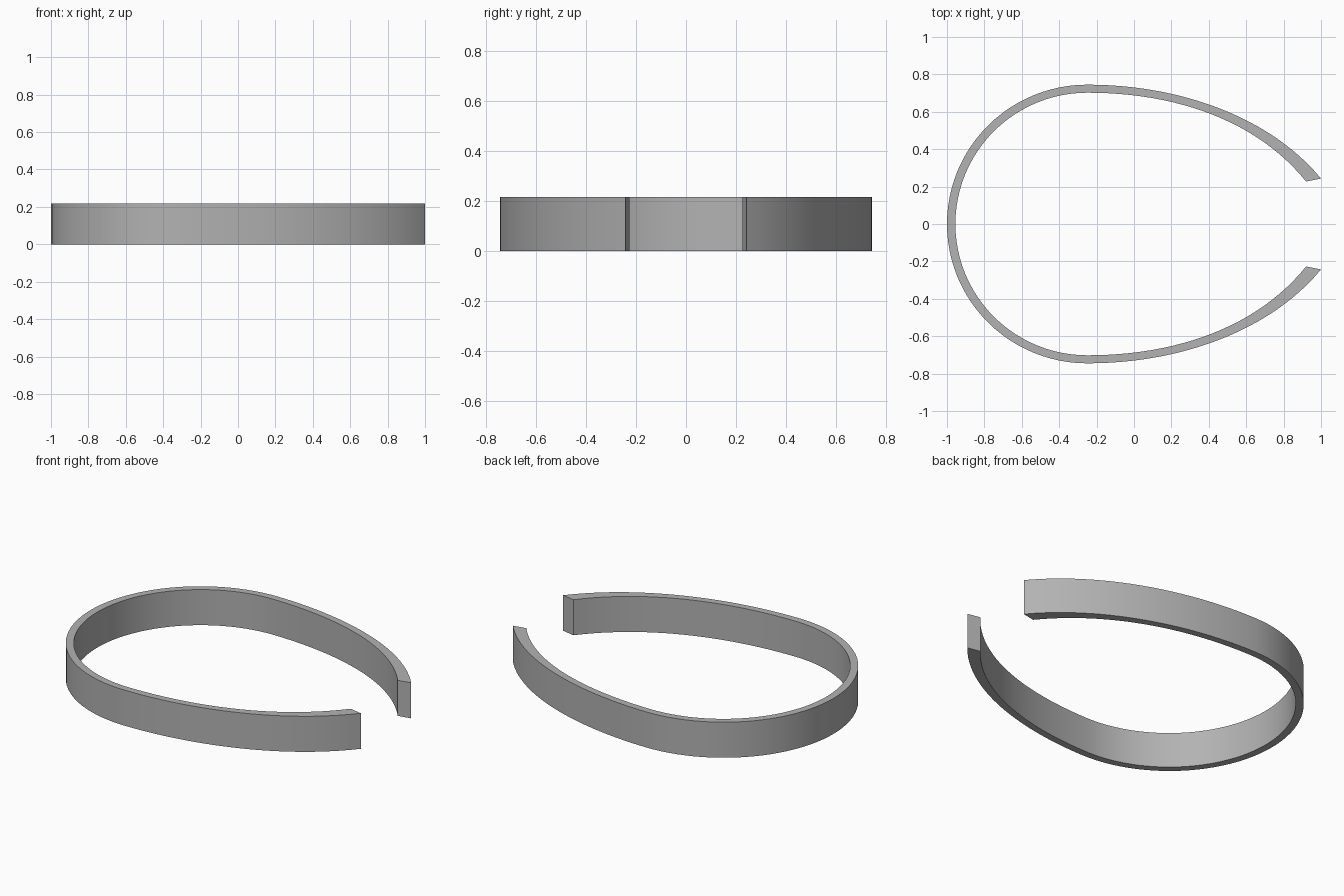
import bpy, bmesh, math
from mathutils import Vector
from mathutils.geometry import interpolate_bezier

cube = bpy.data.objects.get("Cube")
if cube:
    bpy.data.objects.remove(cube, do_unlink=True)

HEIGHT = 0.217
CENTRE_X = -0.25
ARC_STEPS, ARM_STEPS = 24, 24


def half_outline(rx, ry, handle_a, handle_b, tip):
    """Rounded back from the far left to the crown, then a curved arm to the tip."""
    arc = []
    for i in range(ARC_STEPS):
        a = math.pi - math.pi / 2 * i / ARC_STEPS
        arc.append(Vector((CENTRE_X + rx * math.cos(a), ry * math.sin(a))))
    arm = interpolate_bezier(Vector((CENTRE_X, ry)), Vector(handle_a),
                             Vector(handle_b), Vector(tip), ARM_STEPS + 1)
    return arc + [Vector(p[:2]) for p in arm]


def full_outline(half):
    """Mirror the half across y = 0 into one open path."""
    return [Vector((p.x, -p.y)) for p in reversed(half[1:])] + half


outer = full_outline(half_outline(0.75, 0.745, (0.25, 0.745), (0.73, 0.57), (1.0, 0.243)))
inner = full_outline(half_outline(0.705, 0.702, (0.23, 0.702), (0.66, 0.55), (0.92, 0.227)))

# Open band: a ribbon of top faces between the outlines, extruded to height
bm = bmesh.new()
rows = [[bm.verts.new((p.x, p.y, 0)) for p in path] for path in (outer, inner)]
for i in range(len(outer) - 1):
    bm.faces.new((rows[0][i], rows[0][i + 1], rows[1][i + 1], rows[1][i]))
raised = bmesh.ops.extrude_face_region(bm, geom=bm.faces[:])["geom"]
bmesh.ops.translate(bm, vec=(0, 0, HEIGHT),
                    verts=[g for g in raised if isinstance(g, bmesh.types.BMVert)])
bmesh.ops.recalc_face_normals(bm, faces=bm.faces[:])
mesh = bpy.data.meshes.new("open_band")
bm.to_mesh(mesh)
bm.free()
band = bpy.data.objects.new("open_band", mesh)
bpy.context.collection.objects.link(band)

# Plain grey finish
grey = bpy.data.materials.new("plain_grey")
grey.use_nodes = True
colour = (0.45, 0.45, 0.45, 1)
grey.diffuse_color = colour
grey.node_tree.nodes["Principled BSDF"].inputs["Base Color"].default_value = colour
mesh.materials.append(grey)

# Smooth walls with sharp rims
bpy.context.view_layer.objects.active = band
band.select_set(True)
bpy.ops.object.shade_smooth_by_angle(angle=math.radians(30))
